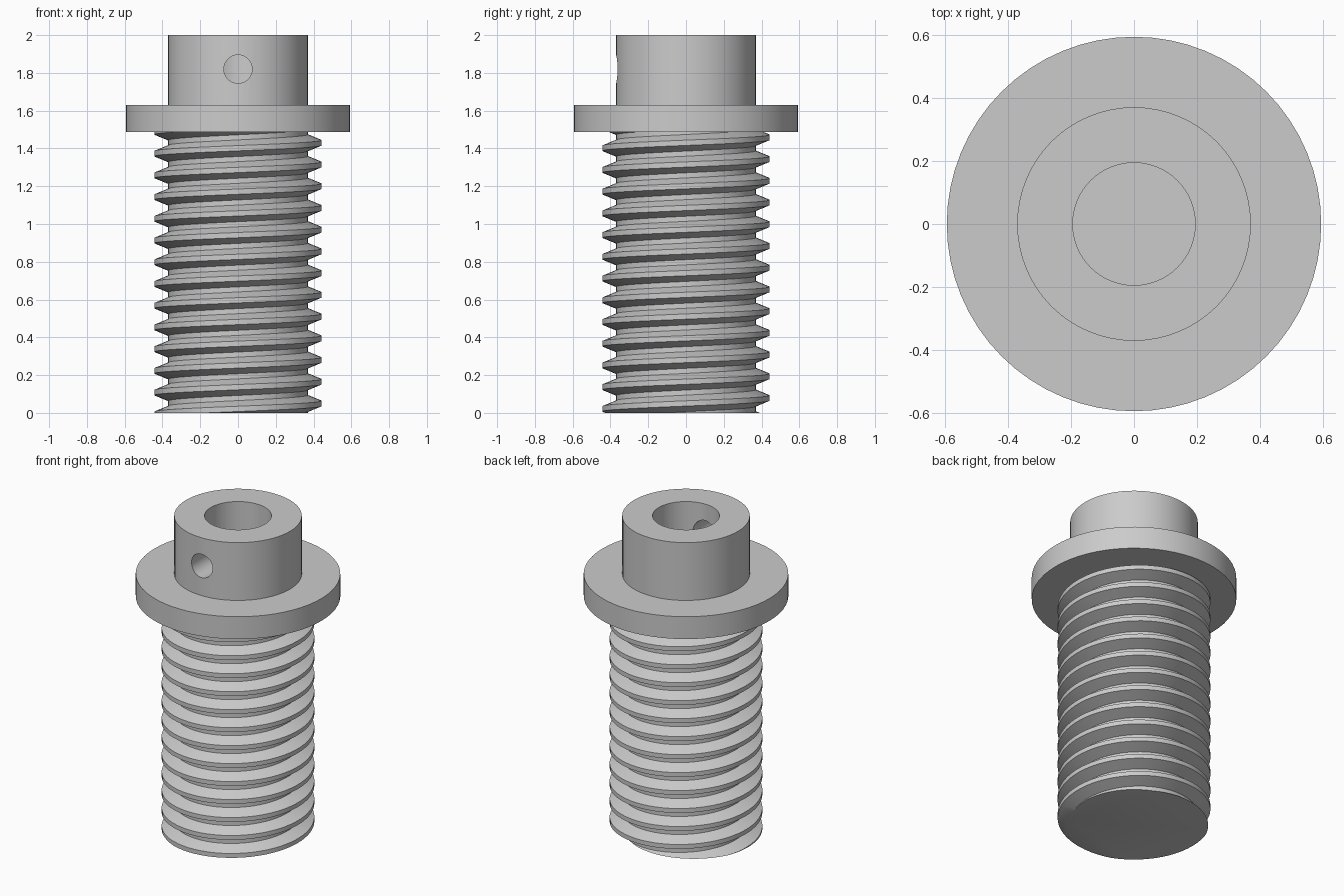
import bpy, bmesh, math
from mathutils import Matrix

if "Cube" in bpy.data.objects:
    bpy.data.objects.remove(bpy.data.objects["Cube"], do_unlink=True)

# Single plain metal colour
GREY = (0.6, 0.6, 0.6, 1)
metal = bpy.data.materials.new("grey metal")
metal.use_nodes = True
metal.diffuse_color = GREY
metal.node_tree.nodes["Principled BSDF"].inputs["Base Color"].default_value = GREY

SEGMENTS = 64
PITCH, ROOT, CREST = 0.115, 0.37, 0.443
HELIX_START = 0.05              # height of a crest centre on the +x side
FLANGE_BOTTOM, FLANGE_TOP = 1.487, 1.63


def finish(name, bm):
    """Turn a bmesh into a named, coloured object."""
    bmesh.ops.recalc_face_normals(bm, faces=bm.faces[:])
    mesh = bpy.data.meshes.new(name)
    bm.to_mesh(mesh)
    bm.free()
    obj = bpy.data.objects.new(name, mesh)
    bpy.context.collection.objects.link(obj)
    mesh.materials.append(metal)
    return obj


def activate(obj):
    bpy.ops.object.select_all(action="DESELECT")
    obj.select_set(True)
    bpy.context.view_layer.objects.active = obj


def smooth(obj):
    activate(obj)
    bpy.ops.object.shade_smooth_by_angle(angle=math.radians(30))


def lathe(name, profile):
    """Revolve (radius, height) points about z; both ends lie on the axis."""
    bm = bmesh.new()
    verts = [bm.verts.new((r, 0, z)) for r, z in profile]
    edges = [bm.edges.new(pair) for pair in zip(verts, verts[1:])]
    bmesh.ops.spin(bm, geom=verts + edges, cent=(0, 0, 0), axis=(0, 0, 1),
                   angle=math.tau, steps=SEGMENTS, use_duplicate=False)
    bmesh.ops.remove_doubles(bm, verts=bm.verts[:], dist=1e-5)
    return finish(name, bm)


# Threaded shaft: helical skin, each turn joined to the next one up
def threaded_shaft():
    bm = bmesh.new()
    tooth = [(CREST, -0.014), (CREST, 0.014), (ROOT, 0.044), (ROOT, 0.071)]
    columns = []
    for i in range(SEGMENTS):
        t = i / SEGMENTS
        a = t * math.tau
        columns.append([
            bm.verts.new((r * math.cos(a), r * math.sin(a),
                          HELIX_START + PITCH * (turn + t) + dz))
            for turn in range(-3, 16) for r, dz in tooth])
    for i, col in enumerate(columns):
        last = i == SEGMENTS - 1
        nxt = columns[0][len(tooth):] if last else columns[i + 1]
        for k in range(len(nxt) - 1):
            bm.faces.new((col[k], nxt[k], nxt[k + 1], col[k + 1]))
    # Trim both ends flat and cap them
    for height, direction in ((0, -1), (FLANGE_BOTTOM + 0.05, 1)):
        bmesh.ops.bisect_plane(bm, geom=bm.verts[:] + bm.edges[:] + bm.faces[:],
                               plane_co=(0, 0, height), plane_no=(0, 0, direction),
                               clear_outer=True)
        rim = [e for e in bm.edges if e.is_boundary
               and all(abs(v.co.z - height) < 1e-4 for v in e.verts)]
        bmesh.ops.holes_fill(bm, edges=rim, sides=0)
    return finish("threaded_shaft", bm)


smooth(threaded_shaft())

# Flange collar
smooth(lathe("flange", [(0, FLANGE_BOTTOM), (0.593, FLANGE_BOTTOM),
                        (0.593, FLANGE_TOP), (0, FLANGE_TOP)]))

# Head with a central bore
head = lathe("bored_head", [(0, FLANGE_TOP - 0.03), (ROOT, FLANGE_TOP - 0.03),
                            (ROOT, 2), (0.194, 2),
                            (0.194, FLANGE_TOP + 0.005), (0, FLANGE_TOP + 0.005)])

# Set-screw hole through the front wall into the bore
bm = bmesh.new()
bmesh.ops.create_cone(bm, cap_ends=True, segments=40, radius1=0.075, radius2=0.075,
                      depth=0.45, matrix=Matrix.Translation((0, -0.275, 1.82))
                      @ Matrix.Rotation(math.pi / 2, 4, "X"))
cutter = finish("screw_hole_cutter", bm)
cutter.hide_render = True
cut = head.modifiers.new("screw hole", "BOOLEAN")
cut.operation, cut.solver, cut.object = "DIFFERENCE", "EXACT", cutter
activate(head)
bpy.ops.object.modifier_apply(modifier=cut.name)
bpy.data.objects.remove(cutter, do_unlink=True)
smooth(head)
